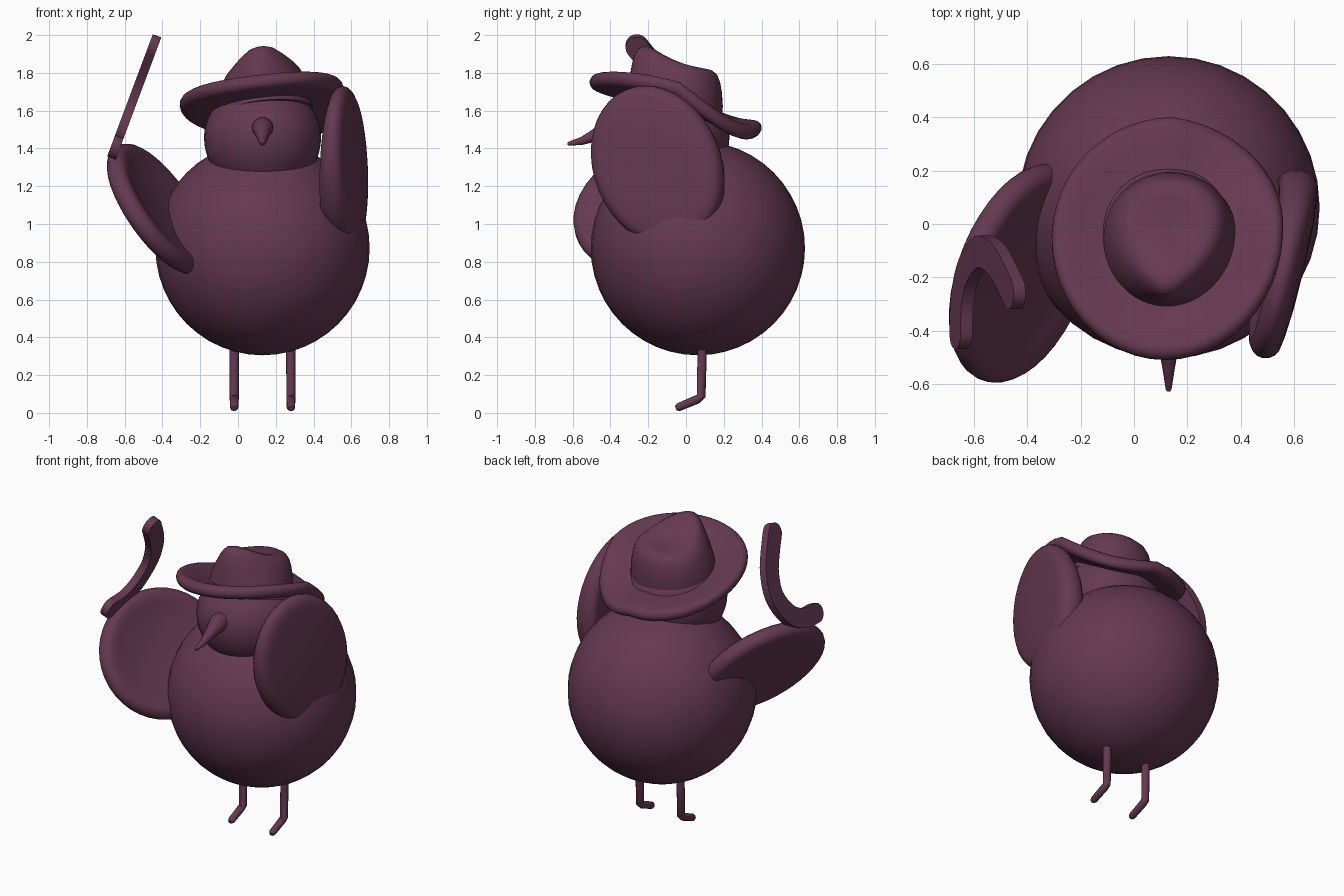
import bpy, bmesh, math
from mathutils import Vector, Matrix

if "Cube" in bpy.data.objects:
    bpy.data.objects.remove(bpy.data.objects["Cube"])

plum = bpy.data.materials.new("plum")
plum.diffuse_color = (0.13, 0.041, 0.083, 1)
plum.use_nodes = True
plum.node_tree.nodes["Principled BSDF"].inputs["Base Color"].default_value = plum.diffuse_color


def finish(name, bm, angle=50):
    bmesh.ops.recalc_face_normals(bm, faces=bm.faces)
    me = bpy.data.meshes.new(name)
    bm.to_mesh(me)
    bm.free()
    me.materials.append(plum)
    ob = bpy.data.objects.new(name, me)
    bpy.context.collection.objects.link(ob)
    bpy.ops.object.select_all(action='DESELECT')
    ob.select_set(True)
    bpy.context.view_layer.objects.active = ob
    bpy.ops.object.shade_smooth_by_angle(angle=math.radians(angle))
    return ob


def loft(bm, rings):
    """Skin a list of point rings and cap both ends."""
    loops = [[bm.verts.new(p) for p in r] for r in rings]
    n = len(loops[0])
    for a, b in zip(loops, loops[1:]):
        for i in range(n):
            bm.faces.new((a[i], a[(i + 1) % n], b[(i + 1) % n], b[i]))
    bm.faces.new(loops[0])
    bm.faces.new(loops[-1])


def circle(r, z, n=40):
    return [Vector((r * math.cos(2 * math.pi * i / n), r * math.sin(2 * math.pi * i / n), z))
            for i in range(n)]


def tube(name, path, radii, n=14):
    """Round tube along a path lying in a plane of constant x, with rounded ends."""
    pts = [Vector(p) for p in path]
    d0, d1 = (pts[0] - pts[1]).normalized(), (pts[-1] - pts[-2]).normalized()
    stations = [(pts[0] + d0 * radii[0] * .7, radii[0] * .6, -d0)]
    for i, p in enumerate(pts):
        t = (pts[min(i + 1, len(pts) - 1)] - pts[max(i - 1, 0)]).normalized()
        stations.append((p, radii[i], t))
    stations.append((pts[-1] + d1 * radii[-1] * .7, radii[-1] * .6, d1))
    ex = Vector((1, 0, 0))
    rings = []
    for p, r, t in stations:
        ey = t.cross(ex)
        rings.append([p + r * (ex * math.cos(2 * math.pi * k / n) + ey * math.sin(2 * math.pi * k / n))
                      for k in range(n)])
    bm = bmesh.new()
    loft(bm, rings)
    return finish(name, bm, 60)


def sphere(name, loc, r, top=1.0):
    """Sphere whose upper half is squashed by the factor top."""
    bm = bmesh.new()
    bmesh.ops.create_uvsphere(bm, u_segments=36, v_segments=24, radius=r)
    for v in bm.verts:
        if v.co.z > 0:
            v.co.z *= top
        v.co += Vector(loc)
    return finish(name, bm)


def frame(loc, long_axis, normal):
    """Matrix with local z along normal and local x along long_axis."""
    z = Vector(normal).normalized()
    x = Vector(long_axis)
    x = (x - z * x.dot(z)).normalized()
    m = Matrix((x, z.cross(x), z)).transposed().to_4x4()
    return Matrix.Translation(loc) @ m


def rim_profile(inner, r, half, width, top_dip, bottom_dip):
    """Disc with a rounded rim and faces dished by the given depths."""
    pts = [(inner, -half + bottom_dip), (r * .5, -half + bottom_dip * .8), (r * .75, -half + bottom_dip * .3)]
    for i in range(9):
        a = -math.pi / 2 + math.pi * i / 8
        pts.append((r - width + width * math.cos(a), half * math.sin(a)))
    return pts + [(r * .75, half - top_dip * .3), (r * .5, half - top_dip * .8), (inner, half - top_dip)]


def wing(name, loc, long_axis, normal, a, b, half, dips, taper=0):
    """Rounded slab, thicker towards its -x end when tapered."""
    m = frame(loc, long_axis, normal)
    rings = [[m @ Vector((p.x * a, p.y * b, p.z * (1 - taper * p.x))) for p in circle(r, z)]
             for r, z in rim_profile(.02, 1, half, 2 * half / (a + b), *dips)]
    bm = bmesh.new()
    loft(bm, rings)
    return finish(name, bm, 60)


# Body and head
sphere("body", (.13, .063, .872), .567)
sphere("head", (.13, -.08, 1.46), .31, .9)

# Beak
tube("beak", [(.13, -.34, 1.51), (.13, -.40, 1.507), (.13, -.47, 1.475), (.13, -.55, 1.44), (.13, -.62, 1.425)],
     [.058, .056, .036, .022, .011])

# Legs with one toe each
for side, x in (("left", .28), ("right", -.02)):
    tube(side + "_leg", [(x, .085, .42), (x, .085, .30), (x, .08, .085), (x, .06, .072), (x, -.04, .03)],
         [.025, .025, .024, .024, .022])

# Wings
wing("left_wing", (.555, -.15, 1.305), (0, -.4, .92), (-1, .21, .03), .44, .345, .068, (.03, -.015), .3)
wing("right_wing", (-.42, -.185, 1.08), (0, -.9, .1), (.78, -.31, .54), .43, .40, .055, (.04, .01))

# Hat: dished brim drooping at one rear corner, and a pinched, dipped crown
hat = frame((.13, -.055, 1.63), (1, 0, .11), (-.11, .28, .957))
bm = bmesh.new()
rings = []
for r, z in rim_profile(.02, .455, .04, .04, .04, .01):
    rings.append([hat @ Vector((p.x * .96, p.y * 1.04, p.z + .04 * (p.x / .43) ** 2
                                - .9 * max(0, p.x) * max(0, p.y))) for p in circle(r, z, 48)])
loft(bm, rings)
finish("hat_brim", bm, 60)

bm = bmesh.new()
rings = []
for r, z in [(.262, -.05), (.258, .06), (.25, .13), (.238, .18), (.222, .21), (.195, .23), (.15, .235), (.08, .23), (.01, .225)]:
    t = max(0, min(1, z / .22))
    ring = []
    for p in circle(r, z, 48):
        front = max(0, min(1, .5 - .5 * p.y / r))
        pinch = 1 - .55 * t * front ** 1.3
        dip = .035 * t ** 3 * max(0, 1 - ((p.y - .03) / .18) ** 2)
        ring.append(hat @ Vector((p.x * pinch + .025 * t, p.y - .055 * t, p.z + .02 * t * front - dip)))
    rings.append(ring)
loft(bm, rings)
finish("hat_crown", bm, 50)

# Curved flat baton: smooth path of (y, height along the blade), swept with a flat section
key = [Vector(p) for p in [(-.41, .06), (-.29, .07), (-.175, .14), (-.105, .28), (-.125, .42), (-.18, .52), (-.26, .63)]]
path = []
for i in range(len(key) - 1):
    p0, p1, p2, p3 = key[max(i - 1, 0)], key[i], key[i + 1], key[min(i + 2, len(key) - 1)]
    for k in range(4):
        t = k / 4
        path.append(0.5 * (2 * p1 + (p2 - p0) * t + (2 * p0 - 5 * p1 + 4 * p2 - p3) * t * t
                           + (3 * p1 - p0 - 3 * p2 + p3) * t ** 3))
path.append(key[-1])
W = .06
stations = []
for i, p in enumerate(path):
    d = (path[min(i + 1, len(path) - 1)] - path[max(i - 1, 0)]).normalized()
    stations.append((p, d, W))
p0, d0, _ = stations[0]
p1, d1, _ = stations[-1]
ends = [(W * math.sin(math.radians(a)), W * math.cos(math.radians(a))) for a in (20, 40, 60, 75, 86)]
stations = ([(p0 - d0 * s, d0, w) for s, w in reversed(ends)] + stations
            + [(p1 + d1 * s, d1, w) for s, w in ends])
up, out = Vector((.35, 0, .937)), Vector((.937, 0, -.35))
base = Vector((-.67, 0, 1.35))
rings = []
for p, d, w in stations:
    nrm = Vector((-d.y, d.x))
    ring = []
    for side, s in ((1, .024), (1, -.024), (-1, -.024), (-1, .024)):
        q = p + nrm * w * side
        ring.append(base + up * q.y + Vector((0, q.x, 0)) + out * s)
    rings.append(ring)
bm = bmesh.new()
loft(bm, rings)
finish("baton", bm, 40)
